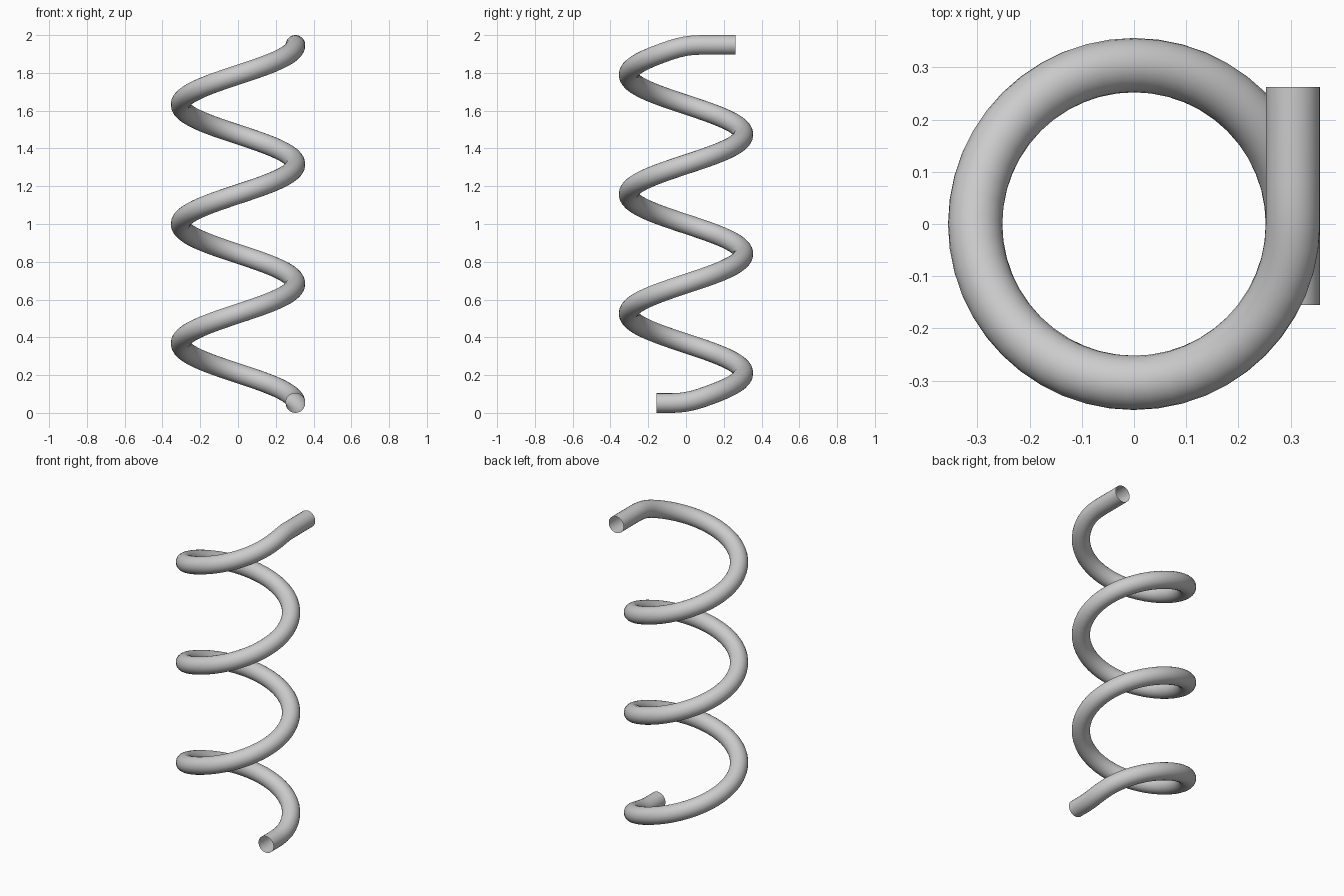
import bpy
from math import sin, cos, pi

if "Cube" in bpy.data.objects:
    bpy.data.objects.remove(bpy.data.objects["Cube"])

R, r = 0.304, 0.052            # coil radius, tube radius
turns, per_turn = 3, 48
height = 2 - 2 * r
total = turns * 2 * pi
rise = height / total          # climb per radian
w = 0.25                       # softened bend where straight ends meet the coil


def soft(s):
    if s <= -w:
        return 0.0
    if s >= w:
        return s
    return (s + w) ** 2 / (4 * w)


def z_at(a):
    if a < total / 2:
        return r + rise * soft(a)
    return r + height - rise * soft(total - a)


# path: straight lower end, helix, straight upper end
pts = [(R, -0.155, r), (R, -0.115, r)]
pts += [(R, R * s, z_at(s)) for s in (-0.25, -0.12)]
n = turns * per_turn
for i in range(n + 1):
    a = total * i / n
    pts.append((R * cos(a), R * sin(a), z_at(a)))
pts += [(R, R * s, z_at(total + s)) for s in (0.12, 0.25)]
pts += [(R, 0.262, r + height)]

# open round tube swept along the path
curve = bpy.data.curves.new("coil_spring", 'CURVE')
curve.dimensions = '3D'
curve.bevel_depth = r
curve.bevel_resolution = 10
curve.use_fill_caps = False
curve.twist_mode = 'MINIMUM'
sp = curve.splines.new('POLY')
sp.points.add(len(pts) - 1)
for p, c in zip(sp.points, pts):
    p.co = (*c, 1)
sp.use_smooth = True
obj = bpy.data.objects.new("coil_spring", curve)
bpy.context.collection.objects.link(obj)

# convert to a smooth mesh
bpy.context.view_layer.objects.active = obj
obj.select_set(True)
bpy.ops.object.convert(target='MESH')
bpy.ops.object.shade_smooth()
